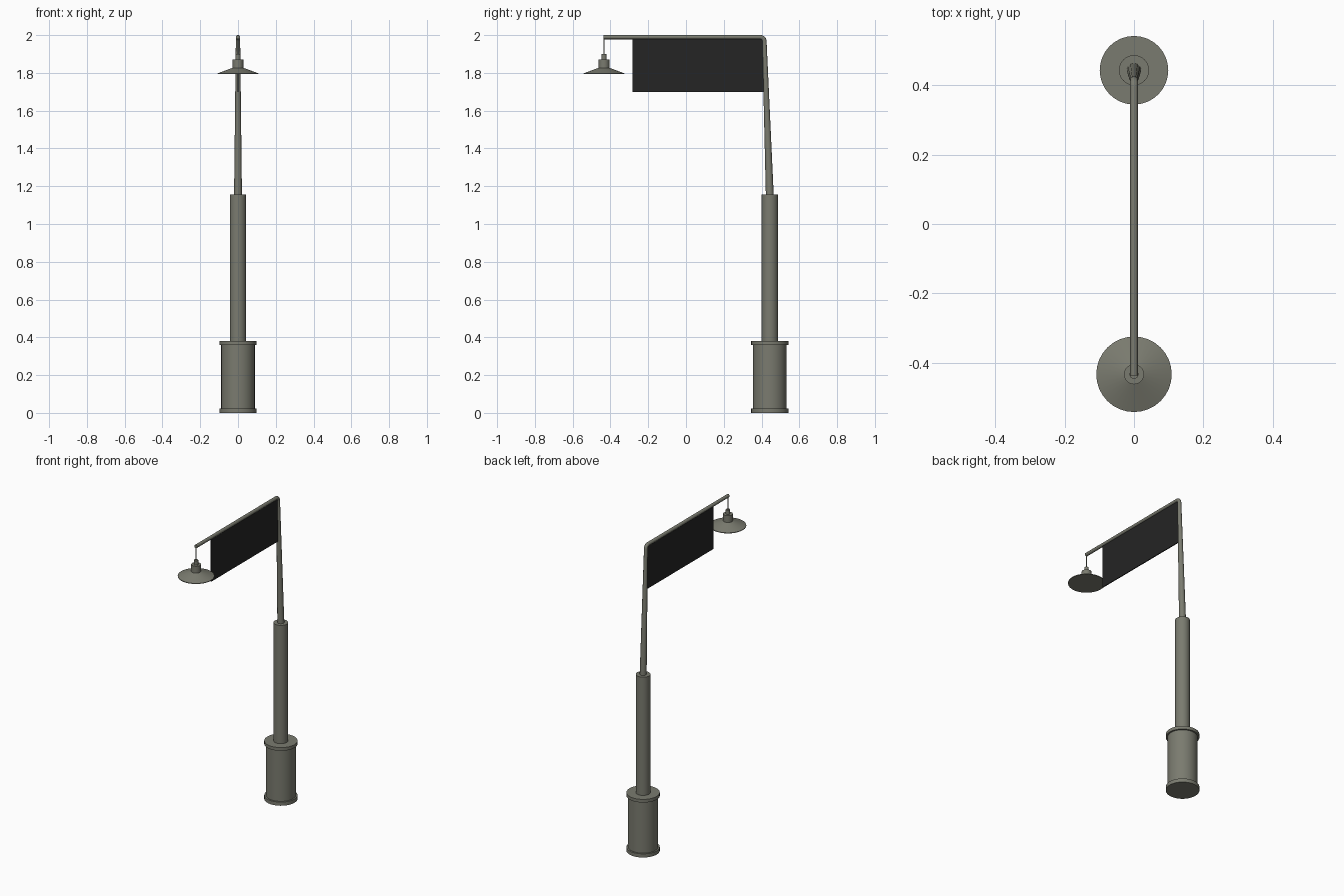
import bpy, bmesh, math

if "Cube" in bpy.data.objects:
    bpy.data.objects.remove(bpy.data.objects["Cube"])

POLE_Y, LAMP_Y = 0.444, -0.434
SEGMENTS = 32


def material(name, color):
    m = bpy.data.materials.new(name)
    m.diffuse_color = (*color, 1)
    m.use_nodes = True
    m.node_tree.nodes["Principled BSDF"].inputs["Base Color"].default_value = m.diffuse_color
    return m


metal = material("olive grey metal", (0.195, 0.198, 0.16))
black = material("black panel", (0.018, 0.018, 0.018))


def smooth(obj):
    bpy.ops.object.select_all(action='DESELECT')
    obj.select_set(True)
    bpy.context.view_layer.objects.active = obj
    bpy.ops.object.shade_smooth_by_angle(angle=math.radians(35))


def lathe(name, y, profile):
    """Closed turned part from (radius, height) pairs, bottom to top."""
    bm = bmesh.new()
    rings = []
    for r, z in profile:
        rings.append([bm.verts.new((r * math.cos(a), y + r * math.sin(a), z))
                      for a in (2 * math.pi * i / SEGMENTS for i in range(SEGMENTS))])
    for low, high in zip(rings, rings[1:]):
        for i in range(SEGMENTS):
            j = (i + 1) % SEGMENTS
            bm.faces.new((low[i], low[j], high[j], high[i]))
    bm.faces.new(rings[0][::-1])
    bm.faces.new(rings[-1])
    mesh = bpy.data.meshes.new(name)
    bm.to_mesh(mesh)
    bm.free()
    obj = bpy.data.objects.new(name, mesh)
    bpy.context.collection.objects.link(obj)
    mesh.materials.append(metal)
    smooth(obj)
    return obj


def tube(name, points):
    """Round tube through (y, z, radius) points in the x = 0 plane."""
    curve = bpy.data.curves.new(name, 'CURVE')
    curve.dimensions = '3D'
    curve.bevel_depth = 1.0
    curve.bevel_resolution = 4
    curve.use_fill_caps = True
    line = curve.splines.new('POLY')
    line.points.add(len(points) - 1)
    for p, (y, z, r) in zip(line.points, points):
        p.co = (0, y, z, 1)
        p.radius = r
    obj = bpy.data.objects.new(name, curve)
    bpy.context.collection.objects.link(obj)
    bpy.ops.object.select_all(action='DESELECT')
    obj.select_set(True)
    bpy.context.view_layer.objects.active = obj
    bpy.ops.object.convert(target='MESH')
    obj = bpy.context.view_layer.objects.active
    obj.data.materials.clear()
    obj.data.materials.append(metal)
    smooth(obj)
    return obj


# Drum base with a flange at each end
lathe("base_drum", POLE_Y, [(0.099, 0), (0.099, 0.024), (0.089, 0.024),
                            (0.089, 0.36), (0.099, 0.36), (0.099, 0.381)])

# Thick lower shaft
lathe("lower_shaft", POLE_Y, [(0.0435, 0.375), (0.0435, 1.156)])

# Tapered upper pole bending into the horizontal arm
bend = []
for i in range(6):
    a = math.radians(87) * i / 5
    bend.append((0.394 + 0.021 * math.cos(a), 1.968 + 0.021 * math.sin(a), 0.0115))
tube("upper_pole_and_arm", [(POLE_Y, 1.14, 0.021)] + bend + [(-0.437, 1.989, 0.011)])

# Hanging lamp: rod, stepped neck and conical shade
tube("lamp_rod", [(LAMP_Y, 1.89, 0.0035), (LAMP_Y, 1.985, 0.0035)])
lathe("lamp_shade", LAMP_Y, [(0.109, 1.793), (0.109, 1.797), (0.029, 1.827),
                             (0.029, 1.872), (0.013, 1.872), (0.013, 1.9)])

# Thin sign panel hung under the arm
bpy.ops.mesh.primitive_cube_add(size=1, location=(0, 0.064, 1.842))
panel = bpy.context.object
panel.name = "sign_panel"
panel.scale = (0.006, 0.694, 0.284)
bpy.ops.object.transform_apply(location=False, rotation=False, scale=True)
panel.data.materials.append(black)
